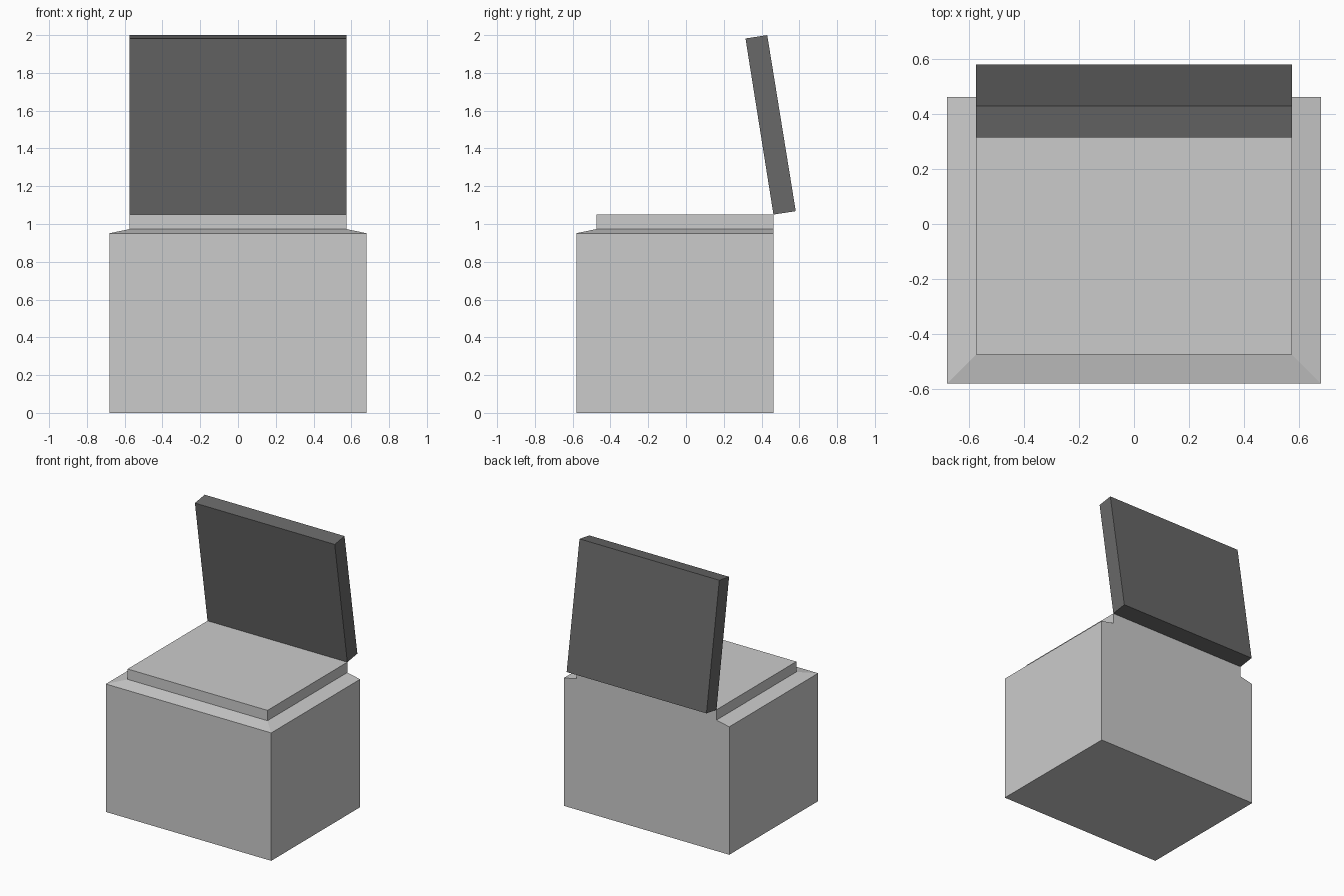
import bpy, bmesh

if "Cube" in bpy.data.objects:
    bpy.data.objects.remove(bpy.data.objects["Cube"])


def loft(name, rings):
    """Closed solid skinned through a stack of matching point rings."""
    bm = bmesh.new()
    loops = [[bm.verts.new(p) for p in ring] for ring in rings]
    bm.faces.new(loops[0])
    bm.faces.new(loops[-1])
    for a, b in zip(loops, loops[1:]):
        n = len(a)
        for i in range(n):
            j = (i + 1) % n
            bm.faces.new((a[i], a[j], b[j], b[i]))
    bmesh.ops.recalc_face_normals(bm, faces=bm.faces)
    mesh = bpy.data.meshes.new(name)
    bm.to_mesh(mesh)
    bm.free()
    obj = bpy.data.objects.new(name, mesh)
    bpy.context.collection.objects.link(obj)
    return obj


BACK = 0.463


def rect(half_x, front, z):
    return [(-half_x, front, z), (half_x, front, z),
            (half_x, BACK, z), (-half_x, BACK, z)]


# Seat block: box, sloped shoulder on three sides, raised pad, flush back
loft("seat_block", [rect(0.68, -0.581, 0), rect(0.68, -0.581, 0.951),
                    rect(0.575, -0.475, 0.973), rect(0.575, -0.475, 1.05)])

# Tilted slab hinged on the rear top edge of the pad
profile = [(BACK, 1.05), (0.581, 1.068), (0.43, 2.0), (0.315, 1.982)]
back = loft("backrest", [[(x, y, z) for y, z in profile] for x in (-0.575, 0.575)])
mat = bpy.data.materials.new("dark_grey")
mat.diffuse_color = (0.14, 0.14, 0.14, 1)
mat.use_nodes = True
mat.node_tree.nodes["Principled BSDF"].inputs["Base Color"].default_value = mat.diffuse_color
back.data.materials.append(mat)
